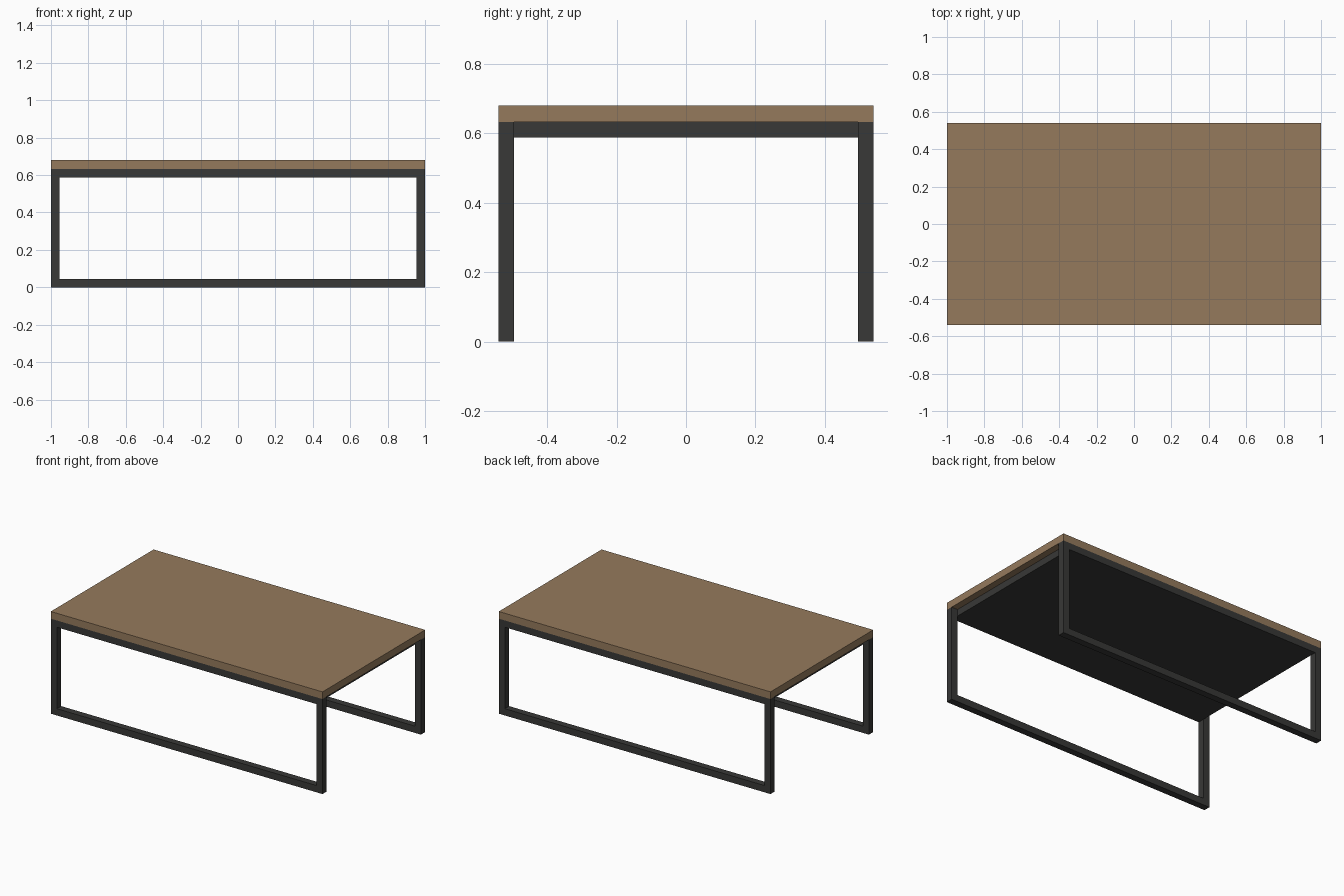
import bpy

if "Cube" in bpy.data.objects:
    bpy.data.objects.remove(bpy.data.objects["Cube"])

X, Y = 1.0, 0.54      # half length and half depth
T = 0.045             # square tube size
H = 0.632             # frame height
TOP = 0.68            # overall height


def material(name, rgb):
    m = bpy.data.materials.new(name)
    m.diffuse_color = (*rgb, 1.0)
    m.use_nodes = True
    m.node_tree.nodes["Principled BSDF"].inputs["Base Color"].default_value = m.diffuse_color
    return m


wood = material("wood", (0.30, 0.195, 0.108))
metal = material("dark_metal", (0.04, 0.04, 0.038))


def box(name, lo, hi, mat):
    centre = [(a + b) / 2 for a, b in zip(lo, hi)]
    bpy.ops.mesh.primitive_cube_add(size=1, location=centre)
    ob = bpy.context.object
    ob.name = name
    ob.scale = [b - a for a, b in zip(lo, hi)]
    bpy.ops.object.transform_apply(location=True, rotation=False, scale=True)
    ob.data.materials.append(mat)
    return ob


# Wooden table top
box("table_top", (-X, -Y, H), (X, Y, TOP), wood)

# Dark support panel under the top, set in from the ends
box("under_panel", (-X + T, -Y + T, H - T), (X - T, Y - T, H), metal)

# Rectangular tube frames along the front and back
for side, y0 in (("front", -Y), ("back", Y - T)):
    y1 = y0 + T
    for end, x0 in (("left", -X), ("right", X - T)):
        box(f"{side}_{end}_leg", (x0, y0, 0), (x0 + T, y1, H), metal)
    for level, z0 in (("lower", 0), ("upper", H - T)):
        box(f"{side}_{level}_rail", (-X + T, y0, z0), (X - T, y1, z0 + T), metal)
